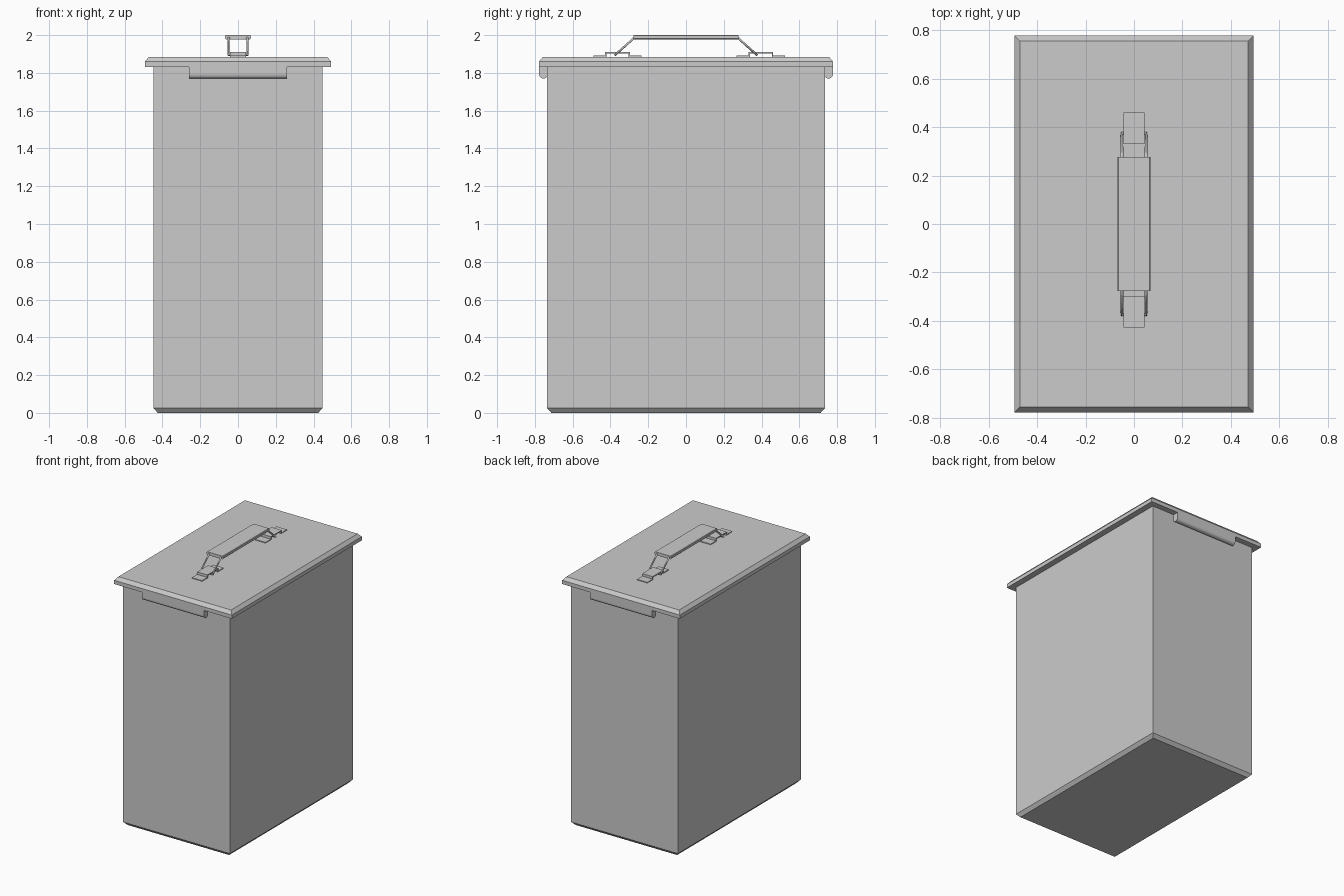
import bpy, bmesh, math

if "Cube" in bpy.data.objects:
    bpy.data.objects.remove(bpy.data.objects["Cube"])


def mesh_object(name, bm):
    bmesh.ops.recalc_face_normals(bm, faces=bm.faces)
    me = bpy.data.meshes.new(name)
    bm.to_mesh(me)
    bm.free()
    ob = bpy.data.objects.new(name, me)
    bpy.context.collection.objects.link(ob)
    return ob


def stack(name, levels):
    """Solid made of stacked rectangles: (half x, half y, z)."""
    bm = bmesh.new()
    rings = [[bm.verts.new((sx * hx, sy * hy, z))
              for sx, sy in ((-1, -1), (1, -1), (1, 1), (-1, 1))]
             for hx, hy, z in levels]
    bm.faces.new(rings[0])
    bm.faces.new(rings[-1])
    for a, b in zip(rings, rings[1:]):
        for i in range(4):
            j = (i + 1) % 4
            bm.faces.new((a[i], a[j], b[j], b[i]))
    return mesh_object(name, bm)


def extrude_x(name, profile, half):
    """Extrude a (y, z) outline from -half to +half along x."""
    bm = bmesh.new()
    f = bm.faces.new([bm.verts.new((-half, y, z)) for y, z in profile])
    ext = bmesh.ops.extrude_face_region(bm, geom=[f])["geom"]
    moved = [v for v in ext if isinstance(v, bmesh.types.BMVert)]
    bmesh.ops.translate(bm, verts=moved, vec=(2 * half, 0, 0))
    # the starting face is kept by the extrusion as the first end cap
    return mesh_object(name, bm)


# Can body with chamfered foot, and lid with chamfered top edge
stack("can_body", [(0.425, 0.713, 0), (0.447, 0.735, 0.025), (0.447, 0.735, 1.835)])
stack("lid", [(0.493, 0.778, 1.832), (0.493, 0.778, 1.86), (0.472, 0.757, 1.885)])

# Rounded lips hanging under both short ends of the lid
for name, s in (("front_lip", -1), ("back_lip", 1)):
    r = 0.023
    arc = [(s * (0.755 + r * math.cos(a)), 1.793 - r * math.sin(a))
           for a in (math.pi * i / 10 for i in range(11))]
    extrude_x(name, [(s * 0.732, 1.84), (s * 0.778, 1.84)] + arc, 0.26)

# Handle grip
stack("handle_grip", [(0.062, 0.277, 1.976), (0.068, 0.277, 1.982),
                      (0.068, 0.277, 1.997), (0.064, 0.277, 2.0)])

for name, s, centre in (("front", -1, -0.3625), ("back", 1, 0.396)):
    # Hat-shaped strap holding the wire to the lid
    t = 0.007
    top = [(-0.128, 1.891), (-0.065, 1.891), (-0.065, 1.91),
           (0.065, 1.91), (0.065, 1.891), (0.128, 1.891)]
    low = [(0.128, 1.884), (0.065 - t, 1.884), (0.065 - t, 1.91 - t),
           (t - 0.065, 1.91 - t), (t - 0.065, 1.884), (-0.128, 1.884)]
    extrude_x(name + "_strap", [(centre + y, z) for y, z in top + low], 0.043)

    # Bent wire from the grip down through the strap
    cu = bpy.data.curves.new(name + "_wire", 'CURVE')
    cu.dimensions = '3D'
    cu.bevel_depth = 0.0065
    cu.bevel_resolution = 1
    cu.use_fill_caps = True
    path = [(-0.05, 0.25, 1.988), (-0.05, 0.275, 1.985), (-0.05, 0.375, 1.895),
            (0.05, 0.375, 1.895), (0.05, 0.275, 1.985), (0.05, 0.25, 1.988)]
    sp = cu.splines.new('POLY')
    sp.points.add(len(path) - 1)
    for p, (x, y, z) in zip(sp.points, path):
        p.co = (x, s * y, z, 1)
    wire = bpy.data.objects.new(name + "_wire", cu)
    bpy.context.collection.objects.link(wire)
